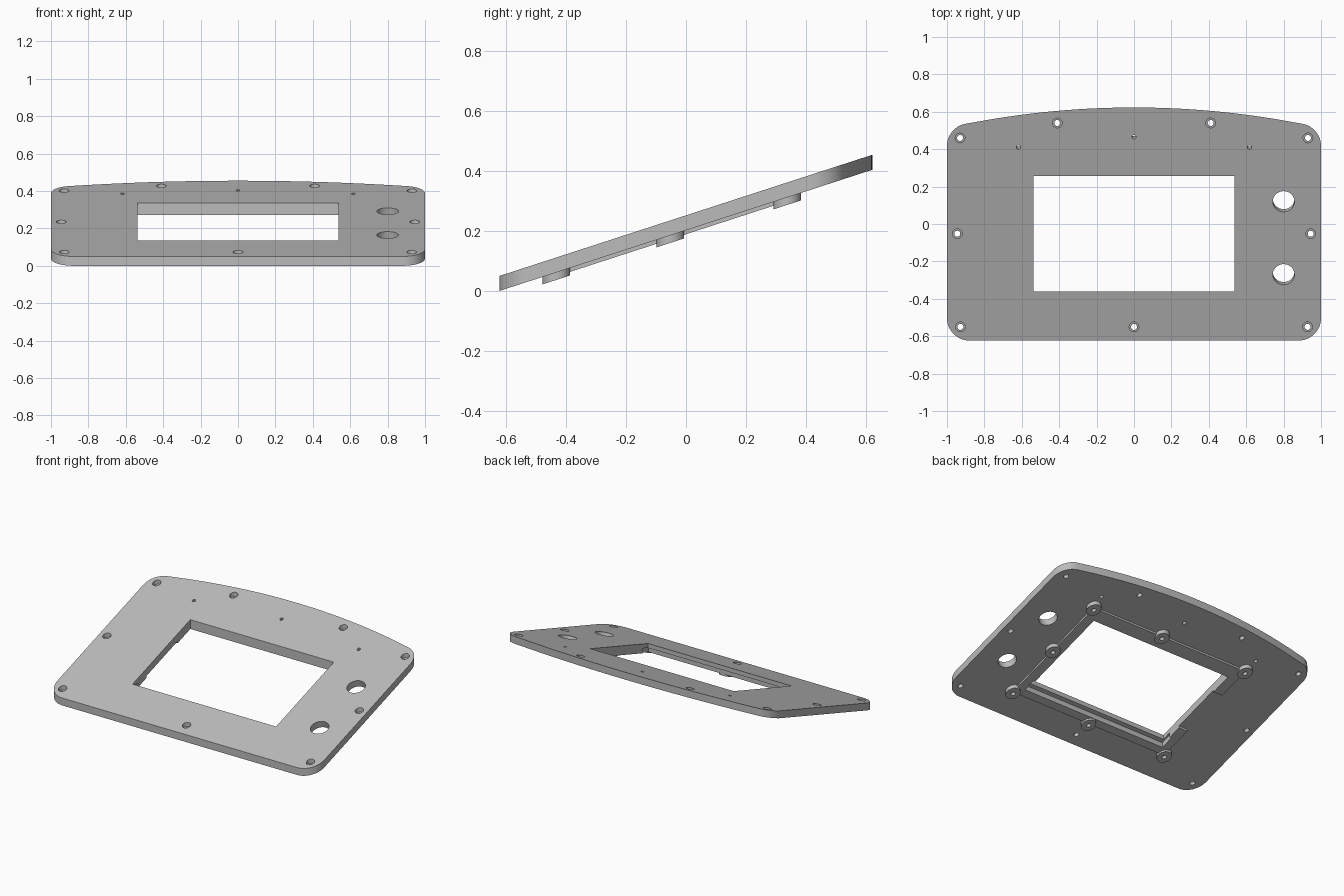
import bpy, bmesh
from math import sin, cos, tan, pi, radians, sqrt

TILT = radians(18)
HALF_Y = 0.623
PLATE, RIM, BOSS = 0.05, 0.013, 0.025   # vertical thicknesses

cube = bpy.data.objects.get("Cube")
if cube:
    bpy.data.objects.remove(cube)

grey = bpy.data.materials.new("light grey plastic")
grey.use_nodes = True
color = (0.5, 0.5, 0.5, 1)
grey.diffuse_color = color
grey.node_tree.nodes["Principled BSDF"].inputs["Base Color"].default_value = color


def underside(y):
    """Height of the sloping underside of the panel."""
    return tan(TILT) * (y + HALF_Y)


def circle(x, y, r, n=32, squash=1):
    return [(x + r * cos(2 * pi * i / n), y + r * squash * sin(2 * pi * i / n)) for i in range(n)]


def box(x0, x1, y0, y1):
    return [(x0, y0), (x1, y0), (x1, y1), (x0, y1)]


def prism(name, outline, low, high, square=False, fillet=0):
    """Sloping slab of an outline; square=True runs its walls along the slope normal."""
    bm = bmesh.new()

    def place(x, y, h):
        if square:
            t = h * cos(TILT)
            return bm.verts.new((x, y - t * sin(TILT), underside(y) + t * cos(TILT)))
        return bm.verts.new((x, y, underside(y) + h))

    bottom = [place(x, y, low) for x, y in outline]
    top = [place(x, y, high) for x, y in outline]
    bm.faces.new(bottom[::-1])
    cap = bm.faces.new(top)
    n = len(outline)
    for i in range(n):
        j = (i + 1) % n
        bm.faces.new((bottom[i], bottom[j], top[j], top[i]))
    if fillet:
        bmesh.ops.bevel(bm, geom=list(cap.edges), offset=fillet, segments=5,
                        profile=0.5, affect='EDGES')
    bmesh.ops.recalc_face_normals(bm, faces=bm.faces)
    mesh = bpy.data.meshes.new(name)
    bm.to_mesh(mesh)
    bm.free()
    mesh.materials.append(grey)
    obj = bpy.data.objects.new(name, mesh)
    bpy.context.collection.objects.link(obj)
    return obj


def cut(obj, cutters):
    """Subtract the cutters, bake the result and drop the cutters."""
    for cutter in cutters:
        cutter.hide_render = True
        mod = obj.modifiers.new("cut", 'BOOLEAN')
        mod.operation, mod.solver, mod.object = 'DIFFERENCE', 'EXACT', cutter
    bpy.context.view_layer.update()
    baked = bpy.data.meshes.new_from_object(
        obj.evaluated_get(bpy.context.evaluated_depsgraph_get()))
    obj.modifiers.clear()
    obj.data = baked
    for cutter in cutters:
        bpy.data.objects.remove(cutter)


def smooth(obj):
    bpy.ops.object.select_all(action='DESELECT')
    obj.select_set(True)
    bpy.context.view_layer.objects.active = obj
    bpy.ops.object.shade_smooth_by_angle(angle=radians(30))


def panel_outline():
    """Rounded panel with a gently bowed back edge."""
    r, back_x, back_y = 0.12, 0.90, 0.535
    half = []
    for i in range(13):                     # front corner
        a = -pi / 2 + pi / 2 * i / 12
        half.append((1 - r + r * cos(a), -HALF_Y + r + r * sin(a)))
    rise = HALF_Y - back_y
    bow = (back_x ** 2 + rise ** 2) / (2 * rise)
    lean = pi / 2 - 0.204                   # where the corner meets the bow
    cy = back_y - r * sin(lean)
    for i in range(13):                     # back corner
        a = lean * i / 12
        half.append((1 - r + r * cos(a), cy + r * sin(a)))
    for i in range(1, 16):                  # right half of the bowed edge
        x = back_x * (1 - i / 15)
        half.append((x, HALF_Y - bow + sqrt(bow ** 2 - x ** 2)))
    return half + [(-x, y) for x, y in half[-2::-1]]


# Main panel with rounded upper rim
panel = prism("front_panel", panel_outline(), 0, PLATE, fillet=0.016)
cutters = [
    prism("window_cutter", box(-0.537, 0.537, -0.36, 0.257), -0.1, 0.1),
    prism("ledge_cutter", box(-0.55, 0.55, -0.385, -0.3), -0.1, 0.02),
]
# Two large control holes
for y in (0.135, -0.255):
    cutters.append(prism("knob_cutter", circle(0.8, y, 0.058, 48, cos(TILT)), -0.1, 0.1, True))
# Counterbored screw holes
screws = [(0, -0.55)]
for s in (1, -1):
    screws += [(s * 0.93, 0.46), (s * 0.41, 0.54), (s * 0.945, -0.052), (s * 0.928, -0.55)]
for x, y in screws:
    cutters.append(prism("screw_cutter", circle(x, y, 0.016, 24), -0.1, 0.1))
    cutters.append(prism("counterbore_cutter", circle(x, y, 0.026, 24), 0.022, 0.1))
# Small indicator holes
for x, y in ((-0.617, 0.425), (0.617, 0.425), (0, 0.48)):
    cutters.append(prism("pin_cutter", circle(x, y, 0.011, 16), -0.1, 0.1, True))
cut(panel, cutters)
smooth(panel)

# Raised rim around the window, open on one side for a cable
rim = prism("window_rim", box(-0.605, 0.605, -0.434, 0.34), -RIM, 0.001)
cut(rim, [
    prism("rim_window_cutter", box(-0.537, 0.537, -0.36, 0.257), -0.1, 0.1),
    prism("rim_ledge_cutter", box(-0.55, 0.55, -0.385, -0.3), -0.1, 0.1),
    prism("cable_cutter", box(-0.7, -0.5, -0.21, 0.12), -0.1, 0.1),
])

# Screw bosses on the underside
bosses = [(-0.605, 0.338), (0.06, 0.338), (0.605, 0.338), (0.605, -0.052),
          (-0.605, -0.433), (0, -0.433), (0.605, -0.433)]
for i, (x, y) in enumerate(bosses):
    hole = circle(x, y, 0.014, 20)
    boss = prism("screw_boss_%d" % (i + 1), circle(x, y, 0.046), -BOSS, 0.002)
    cut(boss, [prism("boss_cutter", hole, -0.1, -0.004)])
    smooth(boss)
    # let the blind hole pass through the rim
    cut(rim, [prism("rim_hole_cutter", hole, -0.1, -0.004)])
